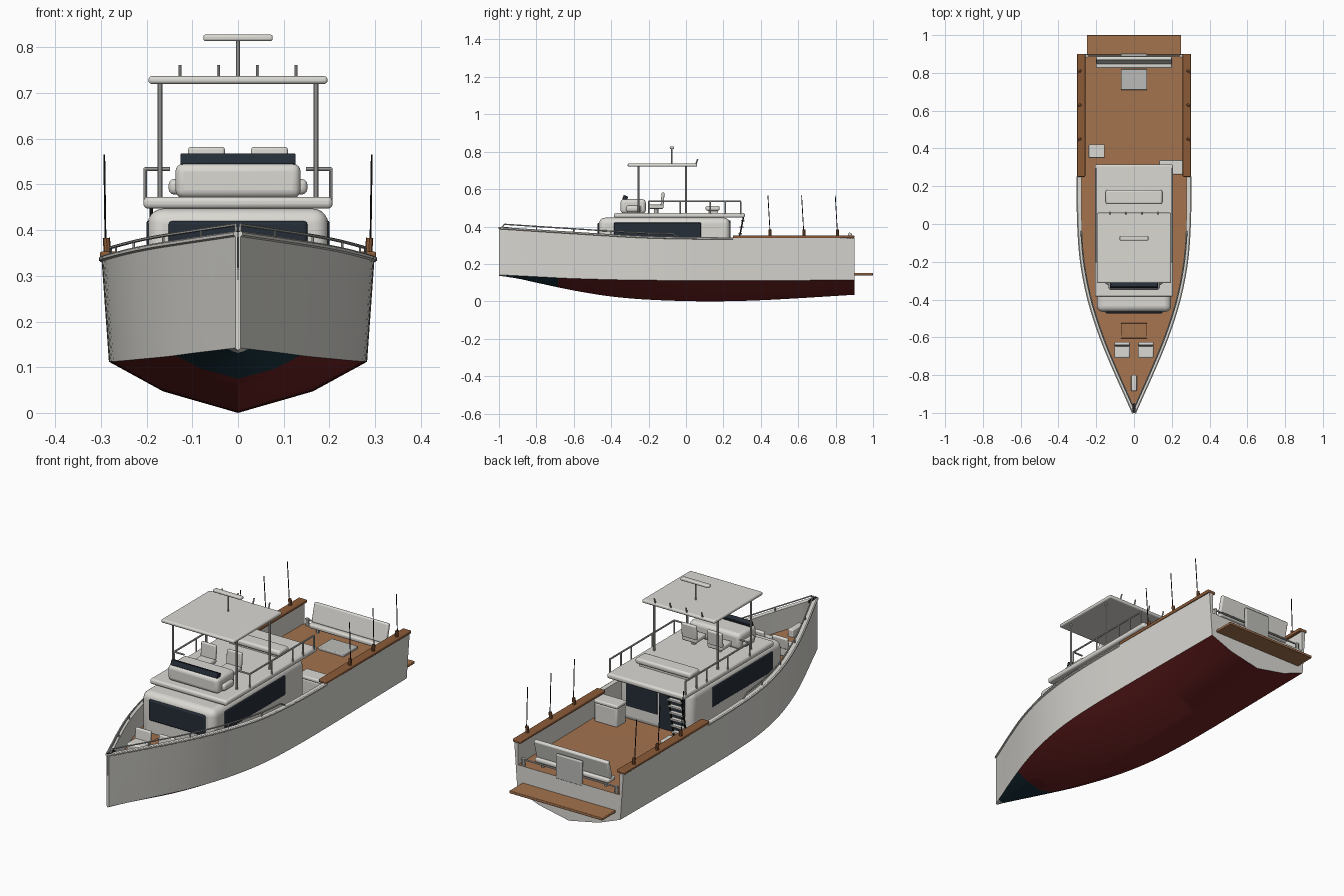
import bpy, bmesh, math
from mathutils import Vector

if "Cube" in bpy.data.objects:
    bpy.data.objects.remove(bpy.data.objects["Cube"])


def material(name, r, g, b):
    m = bpy.data.materials.new(name)
    m.diffuse_color = (r, g, b, 1)
    m.use_nodes = True
    m.node_tree.nodes["Principled BSDF"].inputs["Base Color"].default_value = m.diffuse_color
    return m


WHITE = material("warm white", .70, .69, .65)
TEAK = material("teak deck", .37, .17, .075)
CAPWOOD = material("dark wood trim", .26, .105, .04)
RED = material("red bottom paint", .17, .017, .018)
NAVY = material("navy bow paint", .012, .04, .06)
GLASS = material("dark glass", .018, .026, .038)
STEEL = material("rail steel", .50, .50, .48)
BLACK = material("black", .012, .012, .012)


def make(name, bm, *mats):
    me = bpy.data.meshes.new(name)
    bm.to_mesh(me)
    bm.free()
    ob = bpy.data.objects.new(name, me)
    bpy.context.collection.objects.link(ob)
    for m in mats:
        me.materials.append(m)
    return ob


def box(name, x, y, z, mat, bevel=0.0, tilt=0.0, seg=3):
    """Box from (min, max) ranges, optional rounded edges and tilt about x."""
    bm = bmesh.new()
    bmesh.ops.create_cube(bm, size=1)
    for v in bm.verts:
        v.co = Vector((v.co.x * (x[1] - x[0]), v.co.y * (y[1] - y[0]), v.co.z * (z[1] - z[0])))
    ob = make(name, bm, mat)
    ob.location = (sum(x) / 2, sum(y) / 2, sum(z) / 2)
    ob.rotation_euler.x = tilt
    if bevel:
        mod = ob.modifiers.new("round", 'BEVEL')
        mod.width, mod.segments = bevel, seg
    return ob


def tube(name, pts, r, mat, sides=8):
    """Straight round bars joined along a path."""
    bm = bmesh.new()
    for a, b in zip(pts, pts[1:]):
        a, b = Vector(a), Vector(b)
        d = b - a
        mtx = d.to_track_quat('Z', 'Y').to_matrix().to_4x4()
        mtx.translation = (a + b) / 2
        bmesh.ops.create_cone(bm, cap_ends=True, segments=sides, radius1=r, radius2=r,
                              depth=d.length + r * .5, matrix=mtx)
    return make(name, bm, mat)


def curve(table, y):
    """Smooth interpolation through (y, value) points."""
    n = len(table)
    slope = [(table[min(i + 1, n - 1)][1] - table[max(i - 1, 0)][1]) /
             (table[min(i + 1, n - 1)][0] - table[max(i - 1, 0)][0]) for i in range(n)]
    i = 0
    while i < n - 2 and y > table[i + 1][0]:
        i += 1
    (y0, a), (y1, b) = table[i], table[i + 1]
    h = y1 - y0
    t = (y - y0) / h
    return (a * (2*t**3 - 3*t*t + 1) + b * (3*t*t - 2*t**3)
            + h * slope[i] * (t**3 - 2*t*t + t) + h * slope[i + 1] * (t**3 - t*t))


BEAM = [(-1, .006), (-.9, .05), (-.8, .095), (-.6, .178), (-.4, .242), (-.2, .281), (0, .296), (.25, .299), (.9, .293)]
SHEER = [(-1, .396), (-.6, .37), (-.2, .347), (.25, .34), (.9, .337)]
KEEL = [(-1, .137), (-.9, .122), (-.8, .1), (-.6, .058), (-.4, .026), (-.2, .009), (.1, 0), (.4, .006), (.9, .035)]
CHINE = [(-1, .142), (-.8, .132), (-.6, .122), (-.2, .113), (.9, .113)]


def deck_z(y):
    return curve(SHEER, y) - .104


# Hull: lofted sections with bulwarks, deck and open stern
def section(y):
    s, top, keel, ch = (curve(t, y) for t in (BEAM, SHEER, KEEL, CHINE))
    d = deck_z(y)
    inner, c = max(s - .02, .001), s * .945
    side = c + (s - c) * (d - ch) / (top - ch)
    half = [(inner, d), (inner, top), (s, top), (side, d), (c, ch), (c * .58, keel + (ch - keel) * .42)]
    return [(-x, y, z) for x, z in half] + [(0, y, keel)] + [(x, y, z) for x, z in reversed(half)]


bm = bmesh.new()
ys = [-1 + 1.9 * i / 48 for i in range(49)]
rings = [[bm.verts.new(p) for p in section(y)] for y in ys]
for i in range(48):
    mid = (ys[i] + ys[i + 1]) / 2
    for j in range(13):
        k = (j + 1) % 13
        f = bm.faces.new((rings[i][j], rings[i][k], rings[i + 1][k], rings[i + 1][j]))
        if j == 12:
            f.material_index = 1
        elif 4 <= j <= 7 and mid > -.95:
            f.material_index = 3 if mid < -.67 else 2
for r in (rings[0], rings[-1]):
    bm.faces.new([r[0]] + r[3:10] + [r[12]])
    bm.faces.new(r[0:4])
    bm.faces.new(r[9:13])
bmesh.ops.recalc_face_normals(bm, faces=bm.faces)
make("hull", bm, WHITE, TEAK, RED, NAVY)
box("swim_platform", (-.25, .25), (.895, 1), (.139, .152), TEAK, .003)

# Edge trim, bow rails, wooden caps and fishing rods on both sides
for s, side in ((-1, "left"), (1, "right")):
    trim = [(s * curve(BEAM, y), y, curve(SHEER, y) - .004) for y in [-1 + .05 * i for i in range(26)]]
    tube("rub_rail_" + side, trim, .006, WHITE, 6)

    def rail_pt(y, h):
        return (s * max(curve(BEAM, y) - .014, .004), y, curve(SHEER, y) + h)
    rail = [rail_pt(-.97 + .06 * i, .018) for i in range(16)]
    tube("bow_rail_" + side, [rail_pt(-.985, 0)] + rail + [rail_pt(-.04, 0)], .0035, STEEL, 6)
    for y in (-.8, -.6, -.4, -.2):
        tube("bow_rail_post_" + side, [rail_pt(y, 0), rail_pt(y, .018)], .003, STEEL, 6)
    box("cap_rail_" + side, sorted((s * .258, s * .302)), (.25, .9), (.338, .353), CAPWOOD, .004)
    for y in (.45, .63, .81):
        tube("rod_handle_" + side, [(s * .286, y, .35), (s * .288, y, .381)], .008, CAPWOOD)
        tube("fishing_rod_" + side, [(s * .290, y, .36), (s * .293, y - .012, .565)], .0022, BLACK, 5)

# Foredeck fittings
fz = deck_z(-.68)
for s in (-1, 1):
    x = (s * .063 - .041, s * .063 + .041)
    box("bow_seat", x, (-.71, -.635), (fz - .005, fz + .042), WHITE, .008)
    box("bow_seat_back", x, (-.645, -.628), (fz + .035, fz + .09), WHITE, .006, -.12)
box("foredeck_hatch", (-.07, .07), (-.605, -.525), (.255, deck_z(-.57) + .01), TEAK, .003)
box("windlass", (-.015, .015), (-.885, -.8), (.27, .315), WHITE, .006)
box("bow_roller", (-.007, .007), (-.999, -.95), (.385, .398), BLACK)

# Cabin with windows and rear door
box("cabin", (-.197, .197), (-.465, .235), (.22, .447), WHITE, .032, 0, 5)
box("front_window", (-.152, .152), (-.473, -.455), (.318, .42), GLASS, .008)
for s in (-1, 1):
    box("side_window", sorted((s * .185, s * .2)), (-.385, .08), (.325, .421), GLASS, .004)
box("rear_window", (-.012, .155), (.225, .239), (.3, .432), GLASS)
box("cabin_door", (-.16, -.022), (.225, .239), (.24, .432), GLASS)

# Upper deck with rails
box("upper_deck", (-.207, .207), (-.385, .315), (.447, .473), WHITE, .01)
for s in (-1, 1):
    tube("upper_rail", [(s * .15, -.2, .534), (s * .203, -.2, .534), (s * .203, .293, .534), (s * .203, .293, .465)],
         .0042, STEEL)
    for y in (-.2, -.03, .13, .21):
        tube("upper_rail_post", [(s * .203, y, .465), (s * .203, y, .534)], .0038, STEEL)

# Helm console, seats and bench
box("helm_console", (-.137, .137), (-.35, -.215), (.47, .546), WHITE, .018, 0, 4)
box("console_shelf", (-.152, .152), (-.32, -.24), (.478, .512), WHITE, .012)
box("helm_windscreen", (-.126, .126), (-.338, -.312), (.54, .565), GLASS, .003, -.35)
for s in (-1, 1):
    x = (s * .069 - .04, s * .069 + .04)
    tube("helm_seat_post", [(s * .069, -.16, .47), (s * .069, -.16, .5)], .012, STEEL, 12)
    box("helm_seat", x, (-.2, -.12), (.495, .517), WHITE, .007)
    box("helm_seat_back", x, (-.133, -.117), (.512, .582), WHITE, .006, -.08)
box("upper_bench", (-.15, .15), (.105, .18), (.484, .511), WHITE, .01)
box("upper_bench_base", (-.13, .13), (.12, .17), (.47, .49), WHITE)

# Hard top, radar and rod holders
box("hard_top", (-.196, .196), (-.312, .06), (.72, .737), WHITE, .007)
for s in (-1, 1):
    for y in (-.255, 0):
        tube("hard_top_leg", [(s * .171, y, .47), (s * .171, y, .725)], .0055, STEEL, 10)
for x in (-.127, -.043, .043, .127):
    tube("top_rod_holder", [(x, .052, .73), (x, .062, .76)], .0035, STEEL)
tube("radar_mast", [(0, -.075, .73), (0, -.075, .818)], .004, STEEL)
box("radar_bar", (-.076, .076), (-.087, -.063), (.814, .828), WHITE, .005)

# Ladder from cockpit to upper deck
for x in (-.19, -.12):
    tube("ladder_side", [(x, .265, .236), (x, .308, .455)], .004, BLACK)
for i in range(6):
    t = (i + .7) / 6.4
    yy, zz = .265 + .043 * t, .236 + .219 * t
    box("ladder_step", (-.192, -.118), (yy - .01, yy + .01), (zz - .004, zz + .004), WHITE)

# Cockpit furniture
box("cooler", (.137, .26), (.265, .335), (.23, .325), WHITE, .008)
box("cooler_lid", (.133, .262), (.262, .338), (.323, .34), WHITE, .006)
box("step_box", (-.24, -.155), (.35, .422), (.23, .285), WHITE, .005)
box("floor_hatch", (-.07, .07), (.71, .82), (.23, .246), STEEL, .004)
box("stern_bench", (-.2, .2), (.825, .88), (.258, .28), WHITE, .008)
box("stern_bench_back", (-.2, .2), (.857, .877), (.275, .368), WHITE, .007, -.25)
for x in (-.17, .17):
    tube("stern_bench_leg", [(x, .855, .23), (x, .855, .262)], .008, STEEL)
box("stern_gate", (-.07, .07), (.886, .902), (.222, .34), STEEL, .005)
tube("stern_rail", [(-.26, .89, .262), (.26, .89, .262)], .004, STEEL)
for x in (-.25, .25):
    tube("stern_rail_post", [(x, .89, .23), (x, .89, .265)], .009, STEEL)

# Smooth rounded surfaces, keep hard edges
bpy.ops.object.select_all(action='DESELECT')
for ob in bpy.context.collection.objects:
    ob.select_set(True)
    bpy.context.view_layer.objects.active = ob
bpy.ops.object.shade_smooth_by_angle(angle=math.radians(30))
